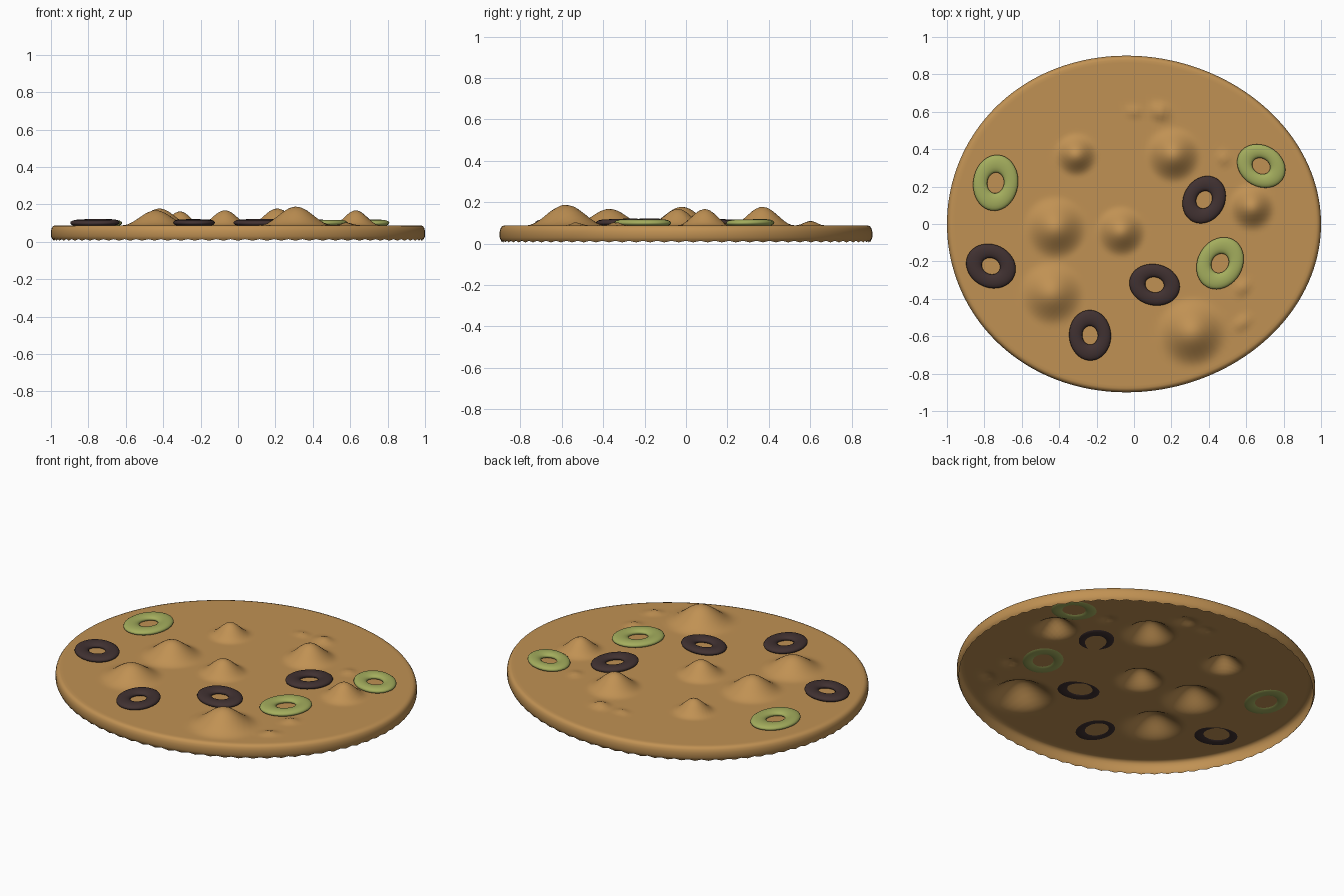
import bpy, bmesh, math
from mathutils import Euler, Vector

cube = bpy.data.objects.get("Cube")
if cube:
    bpy.data.objects.remove(cube, do_unlink=True)


def material(name, rgb):
    m = bpy.data.materials.new(name)
    m.use_nodes = True
    m.diffuse_color = (*rgb, 1)
    m.node_tree.nodes["Principled BSDF"].inputs["Base Color"].default_value = (*rgb, 1)
    return m


CRUST = material("baked_tan", (0.53, 0.285, 0.087))
GREEN = material("olive_green", (0.37, 0.42, 0.11))
BLACK = material("olive_black", (0.052, 0.031, 0.031))


def add_object(name, bm, mat):
    bmesh.ops.recalc_face_normals(bm, faces=bm.faces)
    for f in bm.faces:
        f.smooth = True
    mesh = bpy.data.meshes.new(name)
    bm.to_mesh(mesh)
    bm.free()
    mesh.materials.append(mat)
    ob = bpy.data.objects.new(name, mesh)
    bpy.context.collection.objects.link(ob)
    return ob


# Dough bubbles: x, y, radius, height
BUBBLES = [
    (-0.31, 0.37, 0.12, 0.075), (0.21, 0.37, 0.155, 0.09),
    (-0.42, -0.02, 0.175, 0.09), (-0.07, -0.04, 0.14, 0.08),
    (0.63, 0.09, 0.13, 0.08), (-0.44, -0.37, 0.18, 0.08),
    (0.31, -0.58, 0.195, 0.1), (0, 0.6, 0.05, 0.012),
    (0.14, 0.6, 0.07, 0.022), (0.48, 0.35, 0.055, 0.012),
    (0.58, -0.34, 0.06, 0.016), (0.58, -0.53, 0.055, 0.016),
]


def bubble_height(x, y):
    h = 0
    for bx, by, r, top in BUBBLES:
        t = min(math.hypot(x - bx, y - by) / r, 1)
        h = max(h, top * 0.5 * (1 + math.cos(math.pi * t)))
    return h


# Crust: open shell with rounded rim, bubbled top and a ragged lower edge
SEGS, RINGS, TOP = 160, 56, 0.088
profile = [(0.975 * i / RINGS, TOP) for i in range(1, RINGS + 1)]
profile += [(0.988, 0.084), (0.996, 0.073), (1, 0.058), (1, 0.03), (0.994, 0.017), (0.988, 0.01)]
bm = bmesh.new()
loops = []
for r, z in profile:
    loop = []
    for s in range(SEGS):
        a = math.tau * s / SEGS
        x = r * math.cos(a) - 0.04 * r * math.sin(a) ** 2
        y = 0.9 * r * math.sin(a)
        dz = bubble_height(x, y) if z == TOP else 0
        if z == 0.01:
            dz = -0.004 if s % 2 else 0.004
        loop.append(bm.verts.new((x, y, z + dz)))
    loops.append(loop)
centre = bm.verts.new((0, 0, TOP + bubble_height(0, 0)))
for s in range(SEGS):
    n = (s + 1) % SEGS
    bm.faces.new((centre, loops[0][s], loops[0][n]))
    for a, b in zip(loops, loops[1:]):
        bm.faces.new((a[s], b[s], b[n], a[n]))
crust = add_object("crust", bm, CRUST)
# Outward normals for the open shell
if crust.data.polygons[0].normal.z < 0:
    crust.data.flip_normals()


def olive_ring(name, mat, x, y, rx, ry, turn, tilt, z):
    bm = bmesh.new()
    around, tube = 40, 16
    rot = Euler((math.radians(tilt), 0, math.radians(turn)))
    rows = []
    for i in range(around):
        a = math.tau * i / around
        row = []
        for j in range(tube):
            b = math.tau * j / tube
            r = 0.685 + 0.315 * math.cos(b)
            p = Vector((rx * r * math.cos(a), ry * r * math.sin(a), 0.017 * math.sin(b)))
            p.rotate(rot)
            row.append(bm.verts.new(p + Vector((x, y, z))))
        rows.append(row)
    for i in range(around):
        a, b = rows[i], rows[(i + 1) % around]
        for j in range(tube):
            k = (j + 1) % tube
            bm.faces.new((a[j], b[j], b[k], a[k]))
    add_object(name, bm, mat)


# Olive slices: x, y, half width, half depth, turn, tilt
GREEN_RINGS = [(-0.74, 0.22, 0.12, 0.15, -8, 0), (0.68, 0.31, 0.135, 0.11, -30, 1),
               (0.46, -0.21, 0.12, 0.145, -30, 0)]
BLACK_RINGS = [(-0.765, -0.225, 0.136, 0.115, -25, 2), (0.375, 0.13, 0.11, 0.132, -30, -2),
               (0.11, -0.325, 0.136, 0.11, -12, 2), (-0.235, -0.595, 0.112, 0.135, 3, 1)]
for i, ring in enumerate(GREEN_RINGS):
    olive_ring(f"green_olive_{i + 1}", GREEN, *ring, 0.1)
for i, ring in enumerate(BLACK_RINGS):
    olive_ring(f"black_olive_{i + 1}", BLACK, *ring, 0.102)
